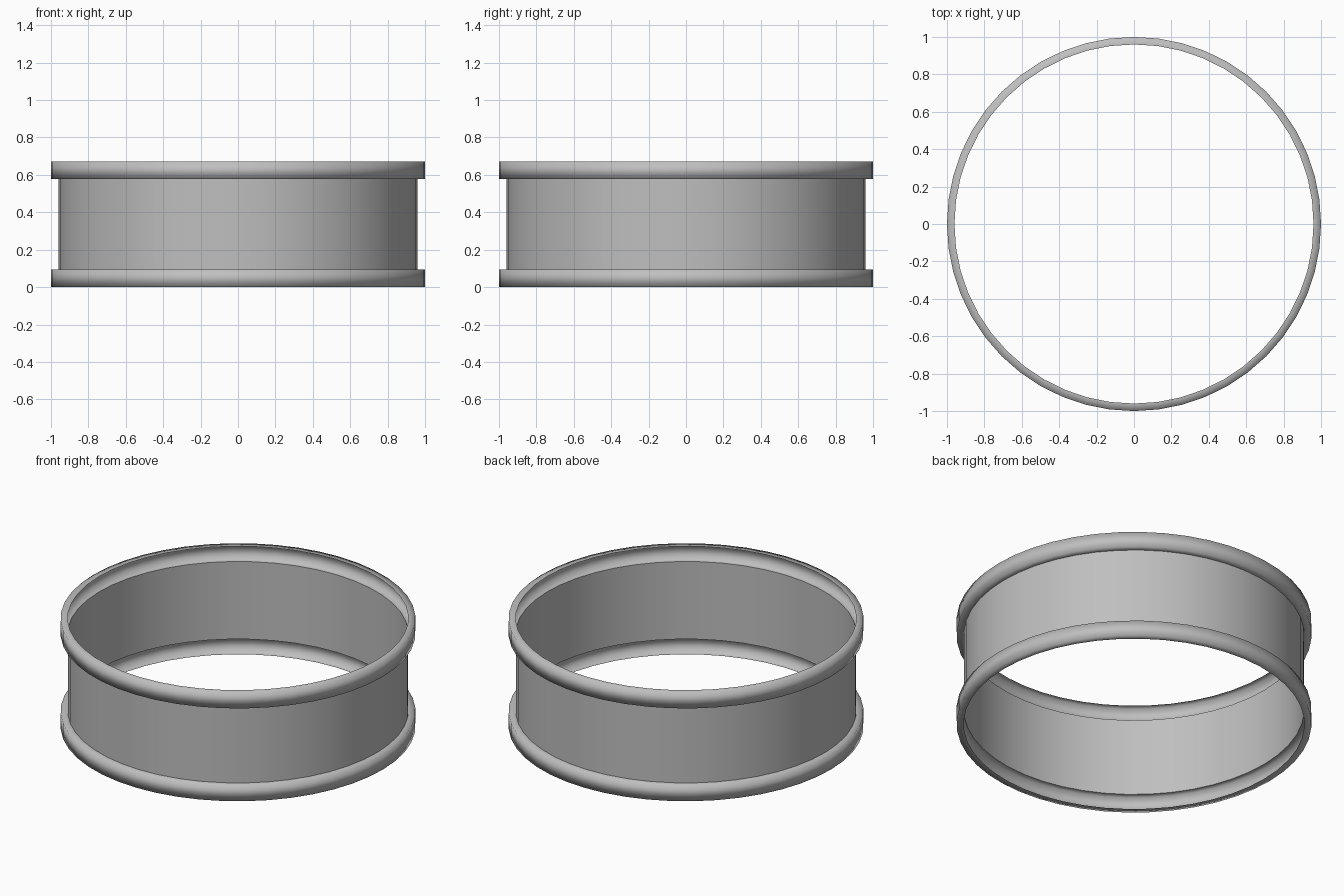
import bpy
import bmesh
import math

SIDES = 48
HEIGHT = 0.672
RIM_HEIGHT = 0.095
WALL_RADIUS = 0.96
RIM_RADIUS = 1.0

cube = bpy.data.objects.get("Cube")
if cube:
    bpy.data.objects.remove(cube, do_unlink=True)

# Single grey material
grey = bpy.data.materials.new("plain_grey")
grey.use_nodes = True
colour = (0.52, 0.52, 0.52, 1)
grey.diffuse_color = colour
grey.node_tree.nodes["Principled BSDF"].inputs["Base Color"].default_value = colour


def lathe(name, profile):
    """Turn an open (radius, height) profile, listed upwards, into a smooth sheet."""
    bm = bmesh.new()
    rings = []
    for radius, z in profile:
        rings.append([bm.verts.new((radius * math.cos(a), radius * math.sin(a), z))
                      for a in (math.tau * i / SIDES for i in range(SIDES))])
    for low, high in zip(rings, rings[1:]):
        for i in range(SIDES):
            j = (i + 1) % SIDES
            face = bm.faces.new((low[i], low[j], high[j], high[i]))
            face.smooth = True
    mesh = bpy.data.meshes.new(name)
    bm.to_mesh(mesh)
    bm.free()
    mesh.materials.append(grey)
    obj = bpy.data.objects.new(name, mesh)
    bpy.context.collection.objects.link(obj)
    return obj


# Thin middle wall
lathe("band_wall", [(WALL_RADIUS, RIM_HEIGHT), (WALL_RADIUS, HEIGHT - RIM_HEIGHT)])

# Rims: channels that open towards the inside, softly shaded round their corners
for name, base in (("lower_rim", 0), ("upper_rim", HEIGHT - RIM_HEIGHT)):
    top = base + RIM_HEIGHT
    lathe(name, [(WALL_RADIUS, base), (RIM_RADIUS, base),
                 (RIM_RADIUS, top), (WALL_RADIUS, top)])
